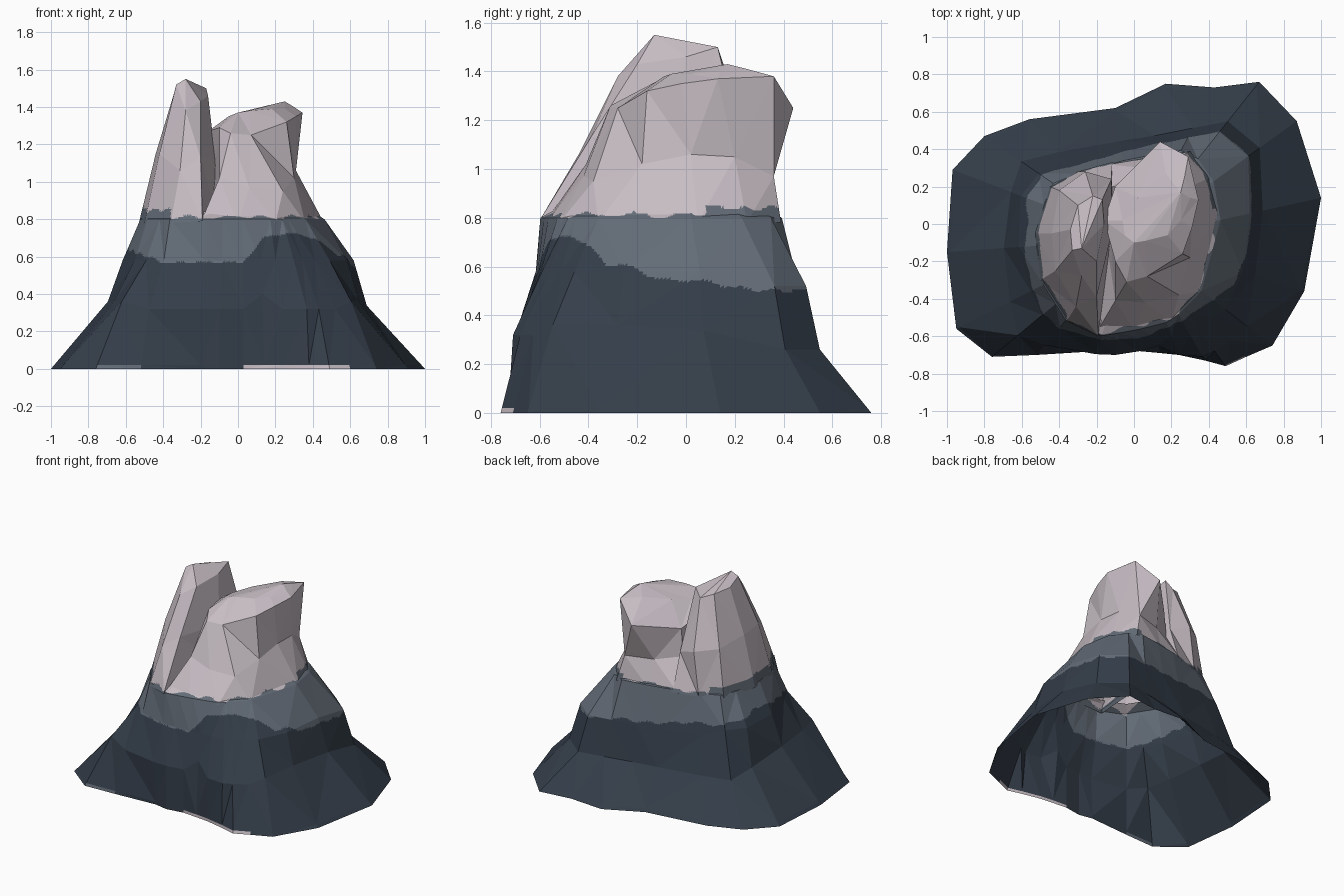
import bpy, bmesh, math
from mathutils import Vector

if "Cube" in bpy.data.objects:
    bpy.data.objects.remove(bpy.data.objects["Cube"])


def material(name, rgb):
    m = bpy.data.materials.new(name)
    m.diffuse_color = (*rgb, 1)
    m.use_nodes = True
    m.node_tree.nodes["Principled BSDF"].inputs["Base Color"].default_value = m.diffuse_color
    return m


MATS = [material("dark_slate", (0.035, 0.048, 0.068)),
        material("mid_grey_rock", (0.125, 0.15, 0.185)),
        material("pale_summit", (0.57, 0.51, 0.55))]
CENTRE = Vector((0, -0.08))


def sample(outline, direction):
    """Point where a ray from the centre crosses a closed outline."""
    for i, a in enumerate(outline):
        p, q = Vector(a) - CENTRE, Vector(outline[(i + 1) % len(outline)]) - CENTRE
        e = q - p
        det = direction.cross(e)
        if abs(det) < 1e-9:
            continue
        t, s = p.cross(e) / det, p.cross(direction) / det
        if t > 0 and -1e-6 <= s <= 1 + 1e-6:
            return CENTRE + direction * t
    return CENTRE.copy()


# Height of the slate edge by compass angle (degrees, height)
SLATE_EDGE = [(0, .55), (40, .5), (90, .56), (135, .6), (180, .66), (210, .61), (230, .57),
              (272, .57), (285, .7), (300, .73), (320, .71), (335, .62), (360, .55)]


def slate_height(p):
    a = math.degrees(math.atan2(p.y + .08, p.x)) % 360
    for (a0, z0), (a1, z1) in zip(SLATE_EDGE, SLATE_EDGE[1:]):
        if a <= a1:
            return z0 + (z1 - z0) * (a - a0) / (a1 - a0)


def band(p):
    wave = 0.007 * (math.sin(p.x * 31 + p.y * 17) + math.sin(p.y * 43 - p.x * 23))
    snow = 0.81 + .045 * (p.x < -.36) + .03 * (p.x > .25 and p.y > .08)
    if p.z > snow + wave:
        return 2
    if p.z < .02 and p.y < -.5:                      # pale chips along the front foot
        if .04 < p.x < .6:
            return 2
        if -.78 < p.x < -.55:
            return 1
    return 1 if p.z > slate_height(p) + wave else 0


def loft(name, rings, apex=None):
    """Faceted skin through rings of equal size, coloured by height."""
    bm = bmesh.new()
    vs = [[bm.verts.new(p) for p in r] for r in rings]
    for lo, hi in zip(vs, vs[1:]):
        for i in range(len(lo)):
            j = (i + 1) % len(lo)
            bm.faces.new((lo[i], lo[j], hi[j], hi[i]))
    if apex:
        tip = bm.verts.new(apex)
        for i, v in enumerate(vs[-1]):
            bm.faces.new((v, vs[-1][(i + 1) % len(vs[-1])], tip))
    bmesh.ops.recalc_face_normals(bm, faces=bm.faces[:])
    bmesh.ops.triangulate(bm, faces=bm.faces[:])
    # fine grid only where the colour edges run
    near = [f for f in bm.faces if min(v.co.z for v in f.verts) < 0.88
            and max(v.co.z for v in f.verts) > 0.47]
    edges = list({e for f in near for e in f.edges})
    bmesh.ops.subdivide_edges(bm, edges=edges, cuts=18, use_grid_fill=True)
    for f in bm.faces:
        f.material_index = band(f.calc_center_median())
    me = bpy.data.meshes.new(name)
    bm.to_mesh(me)
    bm.free()
    for m in MATS:
        me.materials.append(m)
    ob = bpy.data.objects.new(name, me)
    bpy.context.collection.objects.link(ob)
    return ob


# Mountain body: open-bottomed shell lofted through contour outlines
foot = [(1, .14), (.87, .55), (.67, .76), (.43, .73), (.17, .75), (-.1, .62), (-.56, .56),
        (-.8, .47), (-.97, .29), (-1, -.15), (-.95, -.56), (-.76, -.71), (-.52, -.7),
        (-.2, -.68), (-.1, -.7), (.03, -.68), (.14, -.69), (.24, -.7), (.38, -.73),
        (.49, -.76), (.6, -.71), (.74, -.65), (.91, -.36)]
knee = [(.69, 0), (.68, .4), (.5, .55), (.1, .47), (-.3, .41), (-.62, .33), (-.7, 0),
        (-.69, -.3), (-.62, -.6), (-.35, -.69), (-.1, -.7), (.03, -.68), (.13, -.65),
        (.24, -.7), (.38, -.71), (.6, -.58)]
waist = [(.62, .1), (.61, .4), (.5, .5), (.1, .43), (-.3, .34), (-.6, .24), (-.62, -.2),
         (-.5, -.48), (-.3, -.62), (0, -.61), (.3, -.59), (.5, -.45), (.61, -.2)]
collar = [(.47, .05), (.42, .25), (.3, .4), (.1, .37), (-.2, .31), (-.45, .21), (-.53, -.05),
          (-.5, -.3), (-.36, -.52), (-.19, -.6), (0, -.57), (.2, -.52), (.36, -.36)]

dirs = [(Vector(p) - CENTRE).normalized() for p in foot]


def contour(outline, height, scale=1.0):
    pts = [CENTRE + (sample(outline, d) - CENTRE) * scale for d in dirs]
    return [(p.x, p.y, height(p)) for p in pts]


def knee_height(p):
    if p.y < -.6:
        return .4 if .08 < p.x < .2 else .32          # notch in the front buttress
    return .36 - .1 * max(0, min(1, p.y * 3))


knee_ring = contour(knee, knee_height)
base_ring = [Vector((x, y, 0)) for x, y in foot]
chip_ring = [b.lerp(Vector(k), .02 / k[2]) for b, k in zip(base_ring, knee_ring)]
loft("mountain_body", [
    base_ring, chip_ring, knee_ring,
    contour(waist, lambda p: .58 - .06 * (p.y > .3)),
    contour(collar, lambda p: .8),
    contour(collar, lambda p: .84, .86)])

# Tall left peak: a leaning blade
loft("left_peak", [
    [(-.12, .33, .78), (-.3, .28, .78), (-.45, .2, .78), (-.53, -.05, .78), (-.5, -.3, .78),
     (-.36, -.52, .78), (-.19, -.6, .79), (-.1, 0, .78)],
    [(-.12, .24, 1.05), (-.26, .28, 1.1), (-.4, .18, 1.12), (-.44, -.05, 1.15),
     (-.42, -.25, 1.15), (-.31, -.44, 1.06), (-.2, -.39, 1.13), (-.12, -.05, 1.12)],
    [(-.17, .13, 1.5), (-.22, .15, 1.44), (-.3, .1, 1.47), (-.34, -.03, 1.48),
     (-.33, -.14, 1.52), (-.28, -.28, 1.38), (-.2, -.2, 1.43), (-.16, 0, 1.46)]],
    (-.28, -.13, 1.55))

# Broad right peak: overhangs at the back
loft("right_peak", [
    [(.46, .05, .78), (.41, .25, .78), (.3, .39, .78), (.06, .36, .78), (-.16, .32, .78),
     (-.16, 0, .78), (-.2, -.58, .78), (0, -.57, .78), (.2, -.52, .78), (.36, -.36, .78)],
    [(.31, .02, 1.06), (.3, .2, 1.05), (.25, .36, .97), (.05, .3, .97), (-.12, .2, 1),
     (-.13, 0, 1), (-.1, -.41, 1.02), (.06, -.42, .97), (.24, -.38, .95), (.3, -.18, 1.02)],
    [(.31, -.02, 1.35), (.345, .13, 1.37), (.29, .36, 1.38), (.14, .44, 1.25),
     (-.1, .2, 1.2), (-.16, .02, 1.27), (-.1, -.2, 1.29), (-.04, -.31, 1.26),
     (.07, -.28, 1.25), (.26, -.16, 1.32)],
    [(.25, .02, 1.39), (.3, .14, 1.4), (.27, .25, 1.41), (.17, .27, 1.39),
     (.02, .14, 1.36), (-.06, .02, 1.34), (-.05, -.06, 1.35), (.0, -.1, 1.37),
     (.06, -.09, 1.38), (.18, -.06, 1.39)]],
    (.25, .17, 1.43))
